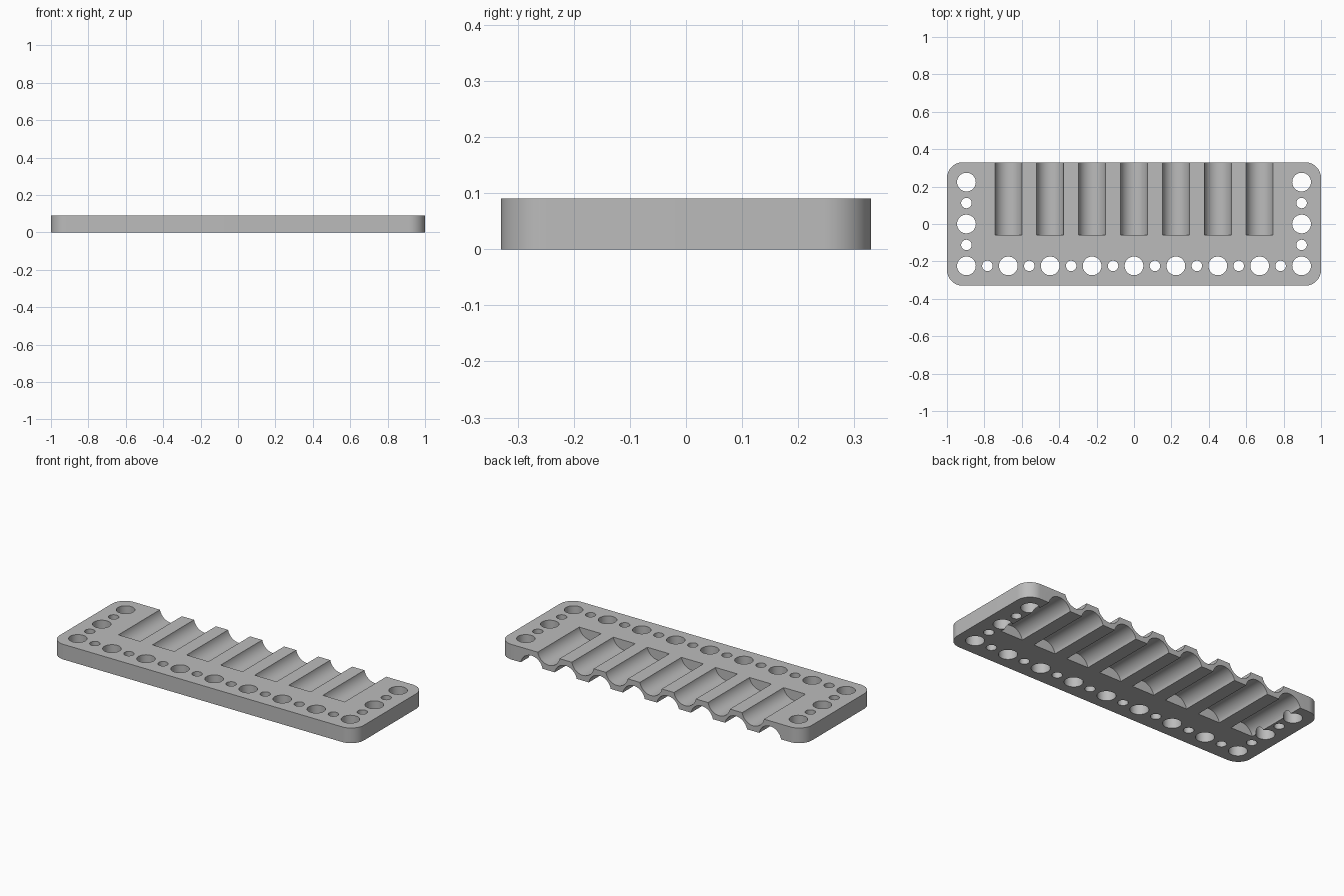
import bpy, bmesh, math
from mathutils import Matrix, Vector

cube = bpy.data.objects.get("Cube")
if cube:
    bpy.data.objects.remove(cube, do_unlink=True)

HALF_X, HALF_Y, THICK, CORNER = 1.0, 0.33, 0.09, 0.085
PITCH = 0.224
ROW_Y, COL_X = -PITCH, 4 * PITCH
CHANNEL_END, CHANNEL_HALF, OFFSET = -0.06, 0.072, 0.015


def make_object(name, bm):
    bmesh.ops.recalc_face_normals(bm, faces=bm.faces)
    mesh = bpy.data.meshes.new(name)
    bm.to_mesh(mesh)
    bm.free()
    obj = bpy.data.objects.new(name, mesh)
    bpy.context.collection.objects.link(obj)
    return obj


def add_cylinder(bm, centre, radius, depth, rotation=Matrix()):
    bmesh.ops.create_cone(bm, cap_ends=True, segments=64, radius1=radius, radius2=radius,
                          depth=depth, matrix=Matrix.Translation(centre) @ rotation)


# Plate with rounded corners
bm = bmesh.new()
outline = []
for quarter, (sx, sy) in enumerate([(1, 1), (-1, 1), (-1, -1), (1, -1)]):
    for step in range(17):
        a = math.pi / 2 * (quarter + step / 16)
        outline.append(bm.verts.new((sx * (HALF_X - CORNER) + CORNER * math.cos(a),
                                     sy * (HALF_Y - CORNER) + CORNER * math.sin(a), 0)))
base = bm.faces.new(outline)
raised = bmesh.ops.extrude_face_region(bm, geom=[base])["geom"]
bmesh.ops.translate(bm, vec=(0, 0, THICK),
                    verts=[v for v in raised if isinstance(v, bmesh.types.BMVert)])
plate = make_object("rack_plate", bm)

# Large and small holes alternate along the front row and both end columns
bm = bmesh.new()
spots = [(i * PITCH / 2, ROW_Y, i % 2) for i in range(-8, 9)]
spots += [(side * COL_X, ROW_Y + i * PITCH / 2, i % 2) for side in (-1, 1) for i in range(1, 5)]
for x, y, small in spots:
    add_cylinder(bm, Vector((x, y, THICK / 2)), 0.028 if small else 0.05, THICK * 3)
cutters = [make_object("hole_cutter", bm)]

# Round channels open at the back: seven on top, eight staggered underneath
radius = math.hypot(CHANNEL_HALF, OFFSET)
length = HALF_Y + 0.1 - CHANNEL_END
along_y = Matrix.Rotation(math.pi / 2, 4, "X")
for name, count, z in (("top_channel_cutter", 7, THICK + OFFSET),
                       ("bottom_channel_cutter", 8, -OFFSET)):
    bm = bmesh.new()
    for i in range(count):
        x = (i - (count - 1) / 2) * PITCH
        add_cylinder(bm, Vector((x, CHANNEL_END + length / 2, z)), radius, length, along_y)
    cutters.append(make_object(name, bm))

# Cut everything, then drop the cutters
bpy.ops.object.select_all(action="DESELECT")
bpy.context.view_layer.objects.active = plate
plate.select_set(True)
for cutter in cutters:
    cutter.hide_render = True
    mod = plate.modifiers.new(cutter.name, "BOOLEAN")
    mod.operation = "DIFFERENCE"
    mod.solver = "EXACT"
    mod.object = cutter
    bpy.ops.object.modifier_apply(modifier=mod.name)
    bpy.data.objects.remove(cutter, do_unlink=True)

# Single grey material
grey = bpy.data.materials.new("plain_grey")
grey.use_nodes = True
colour = (0.5, 0.5, 0.5, 1)
grey.diffuse_color = colour
grey.node_tree.nodes["Principled BSDF"].inputs["Base Color"].default_value = colour
plate.data.materials.clear()
plate.data.materials.append(grey)
bpy.ops.object.shade_smooth_by_angle(angle=math.radians(30))
